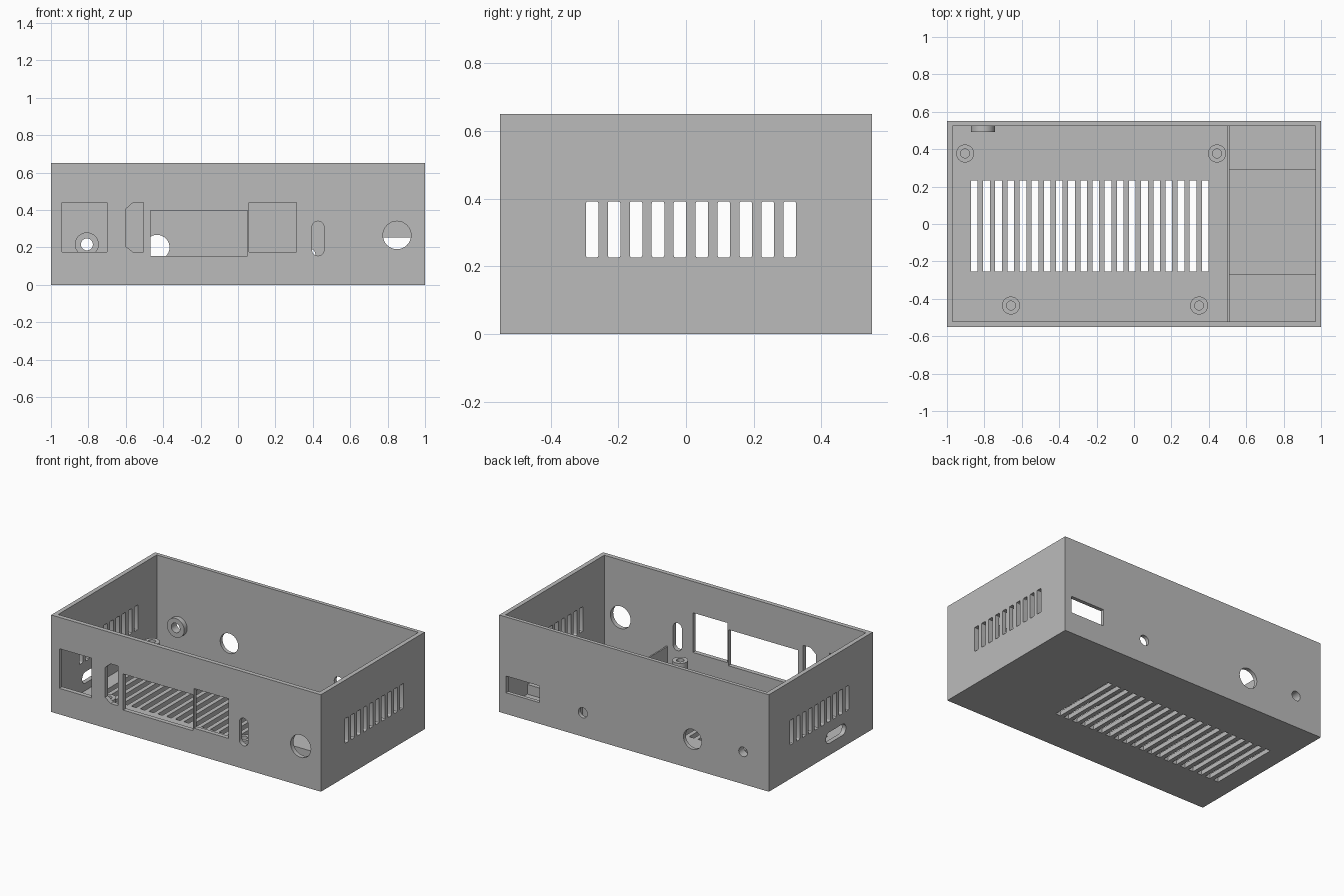
import bpy
import bmesh
import math
from mathutils import Vector

old = bpy.data.objects.get("Cube")
if old:
    bpy.data.objects.remove(old, do_unlink=True)

GREY = (0.5, 0.5, 0.5, 1)
WALL = 0.03
HX, HY, TOP = 1.0, 0.55, 0.65

plastic = bpy.data.materials.new("grey plastic")
plastic.use_nodes = True
plastic.diffuse_color = GREY
plastic.node_tree.nodes["Principled BSDF"].inputs["Base Color"].default_value = GREY


def rect(a0, b0, a1, b1):
    return [(a0, b0), (a1, b0), (a1, b1), (a0, b1)]


def slot(a0, b0, a1, b1, r, steps=8):
    """Rectangle with rounded corners; a circle when r is half its size."""
    corners = [(a1 - r, b1 - r), (a0 + r, b1 - r), (a0 + r, b0 + r), (a1 - r, b0 + r)]
    pts = []
    for i, (ca, cb) in enumerate(corners):
        for k in range(steps + 1):
            t = math.pi / 2 * (i + k / steps)
            p = (ca + r * math.cos(t), cb + r * math.sin(t))
            if not any(math.dist(p, q) < 1e-5 for q in pts):
                pts.append(p)
    return pts


def circle(a, b, r):
    return slot(a - r, b - r, a + r, b + r, r)


def prism(bm, pts, axis, lo, hi):
    """Extrude an outline along one axis from lo to hi."""
    place = {"x": lambda a, b, d: (d, a, b),
             "y": lambda a, b, d: (a, d, b),
             "z": lambda a, b, d: (a, b, d)}[axis]
    ends = [[bm.verts.new(place(a, b, d)) for a, b in pts] for d in (lo, hi)]
    n = len(pts)
    bm.faces.new(ends[0])
    bm.faces.new(ends[1][::-1])
    for i in range(n):
        j = (i + 1) % n
        bm.faces.new((ends[0][j], ends[0][i], ends[1][i], ends[1][j]))


def finish(name, bm):
    bmesh.ops.recalc_face_normals(bm, faces=bm.faces)
    mesh = bpy.data.meshes.new(name)
    bm.to_mesh(mesh)
    bm.free()
    mesh.materials.append(plastic)
    ob = bpy.data.objects.new(name, mesh)
    bpy.context.collection.objects.link(ob)
    return ob


def block(name, outline, axis, lo, hi):
    bm = bmesh.new()
    prism(bm, outline, axis, lo, hi)
    return finish(name, bm)


def smooth(ob):
    bpy.ops.object.select_all(action="DESELECT")
    ob.select_set(True)
    bpy.context.view_layer.objects.active = ob
    bpy.ops.object.shade_smooth_by_angle(angle=math.radians(30))


def cut(target, cutter):
    cutter.hide_render = True
    mod = target.modifiers.new("cut", "BOOLEAN")
    mod.operation, mod.solver, mod.object = "DIFFERENCE", "EXACT", cutter
    bpy.context.view_layer.objects.active = target
    bpy.ops.object.modifier_apply(modifier=mod.name)
    bpy.data.objects.remove(cutter, do_unlink=True)


def tube(name, loc, r_out, r_in, height, tilt=0):
    """Hollow round boss turned from a rectangular section."""
    bm = bmesh.new()
    section = [(r_in, 0), (r_out, 0), (r_out, height), (r_in, height)]
    vs = [bm.verts.new((r, 0, z)) for r, z in section]
    edges = [bm.edges.new((vs[i], vs[(i + 1) % 4])) for i in range(4)]
    bmesh.ops.spin(bm, geom=vs + edges, cent=(0, 0, 0), axis=(0, 0, 1),
                   angle=math.tau, steps=32, use_duplicate=False)
    bmesh.ops.remove_doubles(bm, verts=bm.verts, dist=1e-5)
    ob = finish(name, bm)
    ob.location = Vector(loc)
    ob.rotation_euler.x = tilt
    smooth(ob)


# Open-topped case
case = block("case", rect(-HX, -HY, HX, HY), "z", 0, TOP)
cavity = block("cavity", rect(WALL - HX, WALL - HY, HX - WALL, HY - 0.025),
               "z", WALL, TOP + 0.1)
cut(case, cavity)

holes = bmesh.new()

# Front connector openings
front = [
    rect(-0.94, 0.174, -0.70, 0.44),
    [(-0.56, 0.174), (-0.505, 0.174), (-0.505, 0.44),
     (-0.56, 0.44), (-0.6, 0.405), (-0.6, 0.205)],
    rect(-0.467, 0.155, 0.05, 0.397),
    rect(0.058, 0.174, 0.313, 0.44),
    slot(0.395, 0.155, 0.46, 0.34, 0.0325),
    circle(0.85, 0.265, 0.075),
]
for outline in front:
    prism(holes, outline, "y", -HY - 0.05, -HY + 0.06)

# Back openings
back = [
    rect(0.70, 0.142, 0.95, 0.254),
    circle(0.38, 0.16, 0.034),
    circle(-0.433, 0.2, 0.067),
    circle(-0.808, 0.216, 0.032),
]
for outline in back:
    prism(holes, outline, "y", HY - 0.06, HY + 0.05)

# Vents through both ends
for i in range(10):
    y = -0.296 + i * 0.0649
    prism(holes, slot(y, 0.226, y + 0.037, 0.392, 0.006, 3), "x", -HX - 0.1, HX + 0.1)

# Card slot in the right-hand end
prism(holes, slot(-0.265, 0.08, -0.055, 0.155, 0.035), "x", -HX - 0.05, -HX + 0.06)

# Floor vents
for i in range(20):
    x = -0.872 + i * 0.065
    prism(holes, rect(x, -0.255, x + 0.036, 0.232), "z", -0.05, 0.06)

cut(case, finish("openings", holes))
smooth(case)

# Side compartment: low divider and raised floor pad
block("divider", rect(0.5, WALL - HY, 0.51, HY - 0.025), "z", WALL, 0.165)
block("compartment_pad", rect(0.51, -0.272, HX - WALL, 0.295), "z", WALL, 0.095)

# Board standoffs
for i, (x, y) in enumerate([(-0.903, 0.377), (0.444, 0.377),
                            (-0.658, -0.436), (0.348, -0.436)]):
    tube(f"standoff_{i + 1}", (x, y, WALL), 0.048, 0.024, 0.115)

# Collar behind the back wall hole
tube("back_collar", (-0.808, HY - 0.025, 0.216), 0.064, 0.032, 0.032, math.pi / 2)
